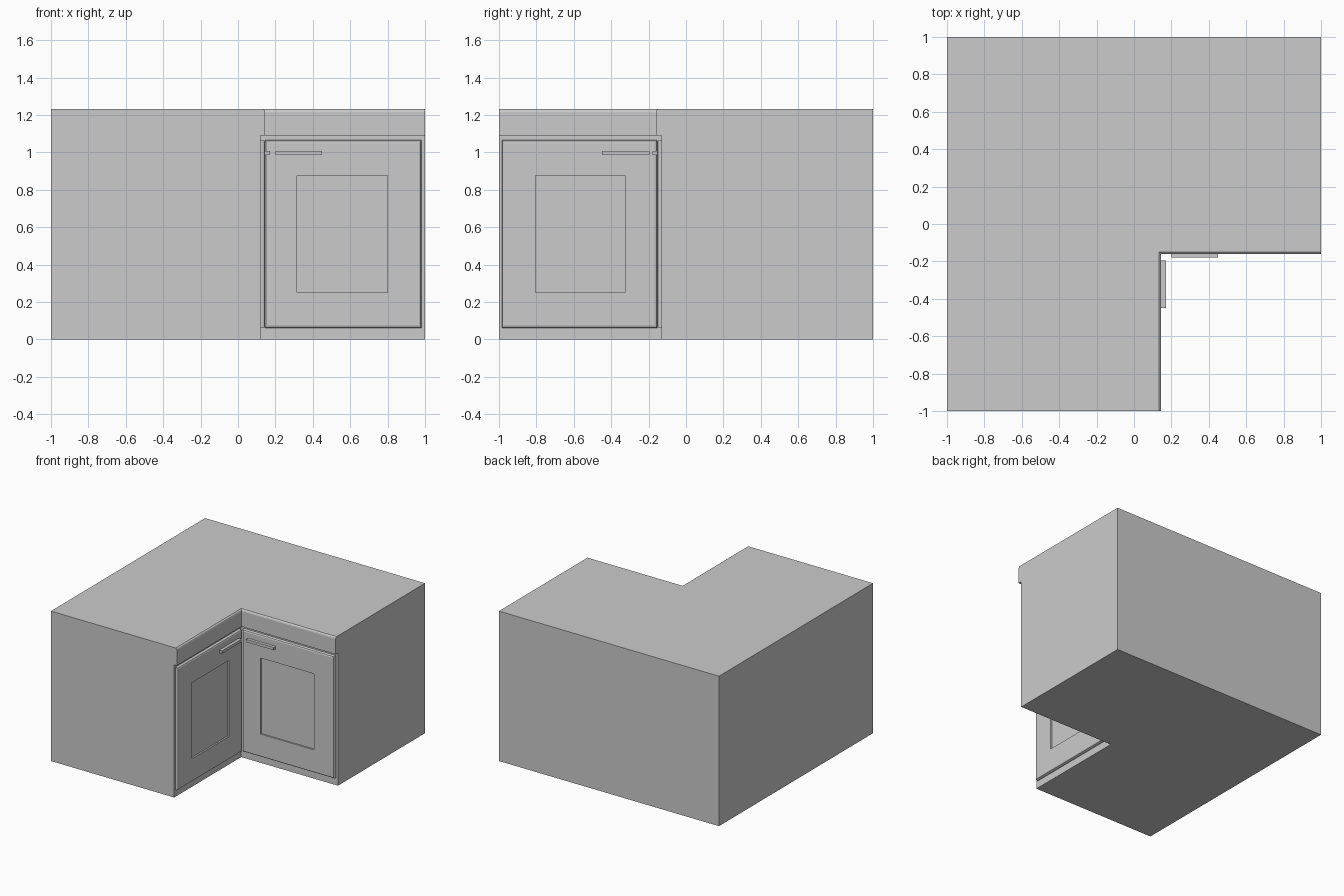
import bpy, bmesh

if "Cube" in bpy.data.objects:
    bpy.data.objects.remove(bpy.data.objects["Cube"])


def loft(name, rings):
    """Closed solid through successive rings of matching points."""
    bm = bmesh.new()
    loops = [[bm.verts.new(p) for p in ring] for ring in rings]
    for a, b in zip(loops, loops[1:]):
        for i in range(len(a)):
            j = (i + 1) % len(a)
            bm.faces.new((a[i], a[j], b[j], b[i]))
    bm.faces.new(loops[0])
    bm.faces.new(loops[-1])
    bmesh.ops.recalc_face_normals(bm, faces=bm.faces)
    mesh = bpy.data.meshes.new(name)
    bm.to_mesh(mesh)
    bm.free()
    obj = bpy.data.objects.new(name, mesh)
    bpy.context.collection.objects.link(obj)
    return obj


def l_ring(x, y, z):
    """L-shaped outline whose inner corner is at (x, y)."""
    return [(-1, -1, z), (x, -1, z), (x, y, z), (1, y, z), (1, 1, z), (-1, 1, z)]


def rect(place, u0, u1, z0, z1, d, inset=0.0):
    """Upright rectangle at distance d from the cabinet face."""
    i = inset
    return [place(u, d, z) for u, z in ((u0 + i, z0 + i), (u1 - i, z0 + i),
                                        (u1 - i, z1 - i), (u0 + i, z1 - i))]


# L-shaped cabinet body and overhanging worktop with eased inner edges
loft("cabinet_body", [l_ring(0.12, -0.13, 0), l_ring(0.12, -0.13, 1.09)])
loft("worktop", [l_ring(0.145, -0.16, 1.09), l_ring(0.145, -0.16, 1.217),
                 l_ring(0.142, -0.157, 1.226), l_ring(0.134, -0.149, 1.232)])


# The two wings: u runs away from the inner corner, d points out of the face
def right_wing(u, d, z):
    return (u, -0.13 - d, z)


def left_wing(u, d, z):
    return (0.12 + d, -u, z)


wings = (("right", right_wing, 0.145, 0.98, (0.315, 0.80), (0.20, 0.45)),
         ("left", left_wing, 0.155, 0.985, (0.325, 0.805), (0.195, 0.45)))

for side, place, u0, u1, panel, grip in wings:
    # Door with eased edge and recessed centre panel
    outer = (place, u0, u1, 0.06, 1.065)
    inner = (place, *panel, 0.25, 0.875)
    loft(side + "_door", [rect(*outer, -0.005), rect(*outer, 0.012),
                          rect(*outer, 0.021, 0.004), rect(*outer, 0.025, 0.013),
                          rect(*inner, 0.025), rect(*inner, 0.012)])
    # Bar handle
    bar = (place, *grip, 0.985, 1.008)
    loft(side + "_handle", [rect(*bar, 0.022), rect(*bar, 0.05)])
